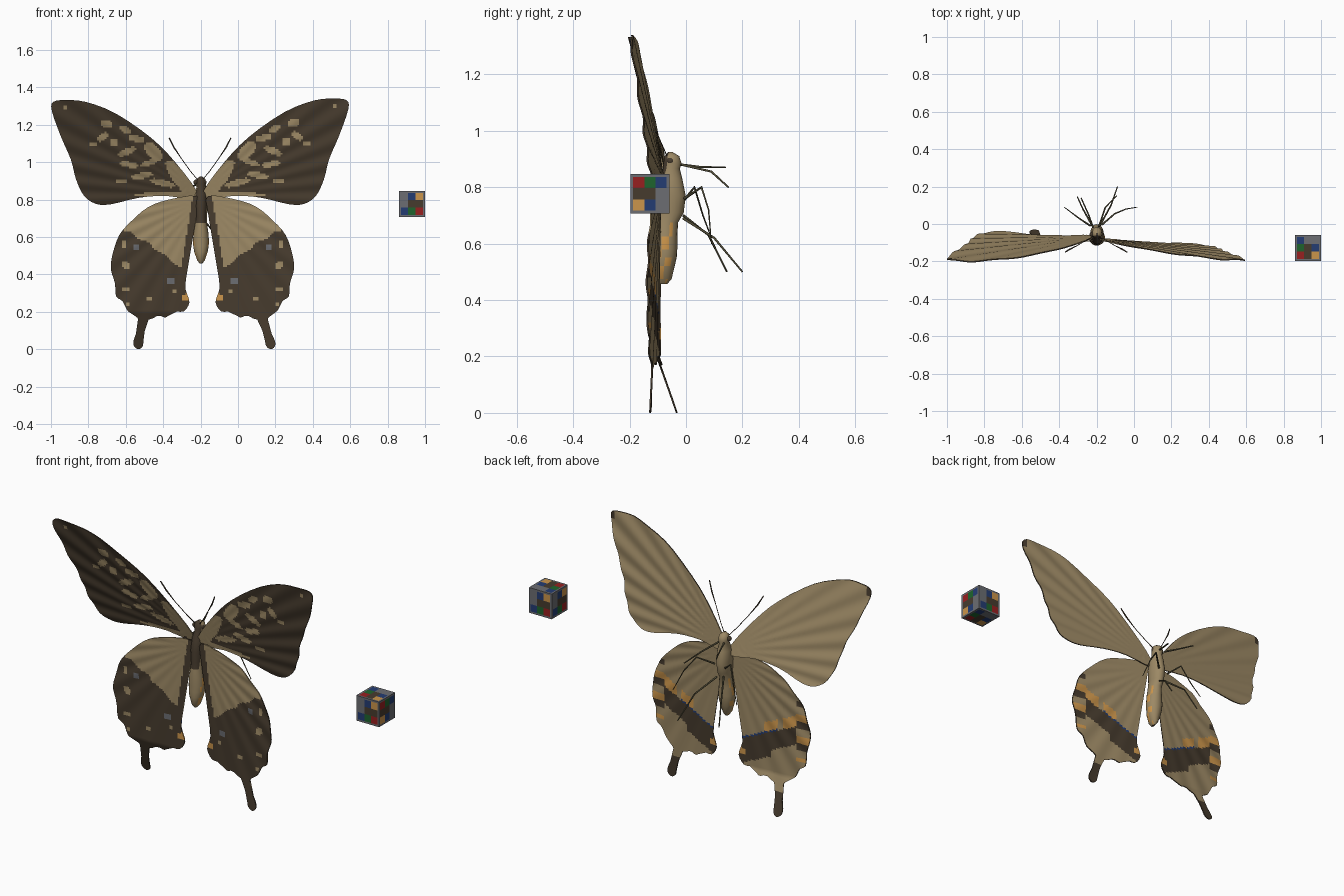
import bpy, bmesh, math
from mathutils import Vector, Matrix

if "Cube" in bpy.data.objects:
    bpy.data.objects.remove(bpy.data.objects["Cube"], do_unlink=True)

CENTRE = -0.203  # x of the insect's body


def material(name, r, g, b):
    m = bpy.data.materials.new(name)
    m.use_nodes = True
    m.diffuse_color = (r, g, b, 1)
    m.node_tree.nodes["Principled BSDF"].inputs["Base Color"].default_value = (r, g, b, 1)
    return m


PALETTE = [
    material("dark brown", .062, .044, .027),
    material("tan", .335, .25, .13),
    material("orange", .6, .3, .07),
    material("grey", .15, .155, .17),
    material("red", .31, .014, .014),
    material("green", .013, .127, .026),
    material("blue", .017, .045, .17),
    material("olive", .085, .075, .04),
]
DARK, TAN, ORANGE, GREY, RED, GREEN, BLUE, OLIVE = range(8)


def finish(name, bm, smooth=True):
    me = bpy.data.meshes.new(name)
    bm.to_mesh(me)
    bm.free()
    for m in PALETTE:
        me.materials.append(m)
    ob = bpy.data.objects.new(name, me)
    bpy.context.collection.objects.link(ob)
    if smooth:
        bpy.ops.object.select_all(action='DESELECT')
        ob.select_set(True)
        bpy.context.view_layer.objects.active = ob
        bpy.ops.object.shade_smooth_by_angle(angle=math.radians(45))


def smooth_loop(points, steps=3):
    """Closed Catmull-Rom curve through the points."""
    n, out = len(points), []
    for i in range(n):
        a, b, c, d = (Vector(points[(i + k) % n]) for k in (-1, 0, 1, 2))
        for s in range(steps):
            t = s / steps
            out.append(.5 * (2 * b + (c - a) * t + (2 * a - 5 * b + 4 * c - d) * t * t
                             + (3 * b - a - 3 * c + d) * t ** 3))
    return out


def in_spots(spots, x, z):
    for cx, cz, rx, rz, tilt in spots:
        c, s = math.cos(math.radians(tilt)), math.sin(math.radians(tilt))
        u, v = x - cx, z - cz
        if ((u * c + v * s) / rx) ** 2 + ((v * c - u * s) / rz) ** 2 < 1:
            return True
    return False


# Wing outlines: distance out from the body, height
FORE = [(.02, .85), (.13, 1), (.26, 1.134), (.45, 1.267), (.61, 1.33), (.72, 1.34), (.785, 1.33),
        (.792, 1.28), (.743, 1.14), (.69, 1.016), (.663, .91), (.62, .82), (.556, .777),
        (.476, .775), (.326, .81), (.18, .82), (.03, .8)]
HIND = [(.03, .82), (.18, .8), (.29, .76), (.38, .685), (.445, .61), (.48, .51), (.49, .43),
        (.467, .35), (.462, .283), (.428, .257), (.4, .205), (.36, .178), (.348, .15), (.362, .1),
        (.387, .045), (.387, .015), (.366, 0), (.342, .015), (.334, .045), (.32, .1), (.303, .15),
        (.27, .165), (.235, .18), (.2, .17), (.155, .2), (.1, .203), (.07, .25), (.086, .305),
        (.1, .374), (.09, .48), (.075, .588), (.055, .67), (.03, .74)]

# Pale marks on the wings: centre, radii, tilt
FORE_MARKS = [(.1, .91, .13, .04, 52), (.25, 1.06, .06, .035, 50), (.34, 1.13, .045, .018, 10),
              (.39, 1.06, .05, .018, -25), (.4, 1.18, .035, .018, 30), (.5, 1.21, .035, .022, 20),
              (.52, 1.14, .035, .018, -40), (.46, 1.11, .02, .025, 0), (.38, .99, .05, .015, 10),
              (.27, 1, .05, .015, -15), (.31, .93, .06, .016, -10), (.2, .89, .07, .018, 15),
              (.42, .9, .03, .014, 0), (.57, 1.1, .018, .015, 0), (.72, 1.3, .014, .011, 0),
              (.19, .825, .16, .014, 0)]
HIND_MARKS = [(.41, .45, .022, .016, 40), (.41, .32, .02, .013, 0), (.285, .27, .016, .013, 0),
              (.15, .31, .014, .012, 0), (.42, .56, .012, .018, 0), (.4, .24, .014, .01, 0)]
HIND_GREY = [(.355, .545, .018, .018, 0), (.17, .365, .019, .019, 0)]
HIND_ORANGE = [(.085, .275, .03, .02, 0)]


def fore_colour(x, z, dorsal):
    if dorsal:
        return TAN if in_spots(FORE_MARKS, x, z) else DARK
    return DARK if x > .765 and z > 1.29 else TAN


def hind_colour(x, z, dorsal):
    if in_spots(HIND_ORANGE, x, z):
        return ORANGE
    if dorsal:
        if in_spots(HIND_GREY, x, z):
            return GREY
        edge = .33 + .95 * x - .5 * x * x + .006 * math.sin(70 * x)
        margin = .075 + .17 * (.67 - z)
        pale = z > edge and x > margin
        return TAN if pale or in_spots(HIND_MARKS, x, z) else DARK
    if z < .12:
        return DARK
    band = z - (.25 + .45 * x)
    if x > .41 and .3 < z < .63:
        return (DARK, ORANGE, TAN)[int(z / .04) % 3]
    if (-.08 if x < .26 else -.045) < band < .055:
        return DARK
    if .055 < band < .064 and x < .3:
        return BLUE
    if .055 < band < .115 and x > .2 and math.sin(55 * x) > -.5:
        return ORANGE
    return TAN


def fore_depth(x, z, side):
    base = -.083 - .07 * x - .12 * (z - .86) if side > 0 else -.078 + .02 * x - .28 * (z - .86)
    return base + .006 * x * math.sin(math.atan2(z - .82, x) * 45)


def hind_depth(x, z, side):
    y = -.088 - (.1 if side > 0 else .05) * x
    if side < 0:
        y += .38 * max(0, .2 - z)
    return y + .007 * x * math.sin(math.atan2(z - .8, x) * 34)


def wing(name, outline, colour, depth, side, centre, half=.003, cell=.01):
    bm = bmesh.new()
    bm.faces.new([bm.verts.new((p.x, -half, p.y)) for p in smooth_loop(outline)])
    bmesh.ops.triangulate(bm, faces=bm.faces[:], ngon_method='EAR_CLIP')
    # Slice into small cells so that the wing can bend and carry its pattern
    for axis in (0, 2):
        normal = Vector((axis == 0, 0, axis == 2))
        first = math.floor(min(v.co[axis] for v in bm.verts) / cell) + 1
        last = math.ceil(max(v.co[axis] for v in bm.verts) / cell)
        for i in range(first, last):
            bmesh.ops.bisect_plane(bm, geom=bm.verts[:] + bm.edges[:] + bm.faces[:],
                                   plane_co=normal * i * cell, plane_no=normal)
    new = bmesh.ops.extrude_face_region(bm, geom=bm.faces[:], use_keep_orig=True)["geom"]
    for v in new:
        if isinstance(v, bmesh.types.BMVert):
            v.co.y = half
    for f in bm.faces:
        c = f.calc_center_median()
        # Cell centres give the pattern its stepped edge
        x, z = ((math.floor(k / cell) + .5) * cell for k in (c.x, c.z))
        f.material_index = colour(x, z, c.y < half * .5)
    for v in bm.verts:
        x, z = v.co.x, v.co.z
        v.co.y += depth(x, z, side)
        if side < 0:  # the right wings droop and curl in slightly
            v.co.z -= .015 * max(0, z - .8)
            x -= .12 * max(0, .2 - z)
        v.co.x = centre + side * x
    bmesh.ops.recalc_face_normals(bm, faces=bm.faces[:])
    finish(name, bm)


def rod(name, points, radii, colour):
    cu = bpy.data.curves.new(name, 'CURVE')
    cu.dimensions = '3D'
    cu.bevel_depth = 1
    cu.bevel_resolution = 1
    cu.use_fill_caps = True
    cu.materials.append(PALETTE[colour])
    sp = cu.splines.new('POLY')
    sp.points.add(len(points) - 1)
    for p, co, r in zip(sp.points, points, radii):
        p.co, p.radius = (*co, 1), r
    bpy.context.collection.objects.link(bpy.data.objects.new(name, cu))


# Legs and antennae: distance out, y, height
LEGS = {
    1: {"front_leg": [(.015, -.015, .88), (.05, .09, .855), (.11, .15, .8)],
        "middle_leg": [(.03, -.005, .76), (.1, .055, .8), (.16, .08, .72), (.22, .09, .6)],
        "hind_leg": [(.02, -.01, .69), (.08, .1, .62), (.115, .2, .5)]},
    -1: {"front_leg": [(.015, -.02, .88), (.04, .05, .872), (.08, .14, .87)],
         "middle_leg": [(.03, -.01, .75), (.09, .03, .8), (.13, .06, .7), (.17, .09, .62)],
         "hind_leg": [(.02, -.01, .7), (.07, .08, .63), (.1, .145, .5)]},
}
ANTENNA = [(.012, -.065, .905), (.05, -.085, .95), (.1, -.115, 1.02), (.14, -.135, 1.08),
           (.165, -.15, 1.13)]

for side, word in ((1, "left"), (-1, "right")):
    wing(word + "_forewing", FORE, fore_colour, fore_depth, side, CENTRE)
    wing(word + "_hindwing", HIND, hind_colour, hind_depth, side, CENTRE + .013)
    for name, path in LEGS[side].items():
        path = [(CENTRE + side * x, y, z) for x, y, z in path]
        rod(word + "_" + name, path, [.005, .004, .003, .002], OLIVE)
    path = [(CENTRE + side * x, y, z) for x, y, z in ANTENNA]
    rod(word + "_antenna", path, [.002, .002, .002, .004, .003], DARK)
    bm = bmesh.new()
    bmesh.ops.create_uvsphere(bm, u_segments=12, v_segments=8, radius=.014,
                              matrix=Matrix.Translation((CENTRE + side * .021, -.055, .893)))
    finish(word + "_eye", bm)

# Body: rings of height, y centre, half width, half depth
RINGS = [(.924, -.055, .006, .008), (.91, -.05, .024, .026), (.885, -.048, .028, .032),
         (.865, -.052, .024, .03), (.83, -.055, .034, .042), (.77, -.055, .037, .054),
         (.71, -.058, .032, .05), (.675, -.07, .032, .042), (.625, -.073, .039, .042),
         (.58, -.073, .043, .042), (.55, -.074, .041, .041), (.52, -.078, .036, .038),
         (.475, -.08, .02, .029), (.457, -.08, .006, .014)]
bm = bmesh.new()
SIDES = 20
loops = []
for z, y, rx, ry in RINGS:
    loops.append([bm.verts.new((CENTRE + .005 + rx * math.sin(math.tau * i / SIDES),
                                y - ry * math.cos(math.tau * i / SIDES), z)) for i in range(SIDES)])
for ring, (a, b) in enumerate(zip(loops, loops[1:])):
    for i in range(SIDES):
        j = (i + 1) % SIDES
        f = bm.faces.new((a[i], a[j], b[j], b[i]))
        back = min(i, SIDES - 1 - i)  # steps away from the dorsal midline
        thorax = f.calc_center_median().z > .67
        f.material_index = DARK if thorax and back < 3 else TAN
        if not thorax and 3 <= back <= 6 and (back + 2 * ring) % 5 < 2:
            f.material_index = ORANGE
bm.faces.new(loops[0])
bm.faces.new(loops[-1])
bmesh.ops.recalc_face_normals(bm, faces=bm.faces[:])
finish("body", bm)

# Colour cube: every face repeats one chart of three rows inside a grey border.
# The chart runs along +y on the sides, top and bottom, and along x on front and back.
CHART = [[ORANGE, BLUE, GREY], [DARK, DARK, GREY], [RED, GREEN, BLUE]]
SIZE = .139
bm = bmesh.new()
bmesh.ops.create_cube(bm, size=SIZE)
bmesh.ops.subdivide_edges(bm, edges=bm.edges[:], cuts=13, use_grid_fill=True)
for f in bm.faces:
    n = f.normal
    c = f.calc_center_median()
    along = Vector((round(n.y), 0, 0)) if abs(n.y) > .5 else Vector((0, 1, 0))
    u, v = (int((c.dot(d) / SIZE + .5) * 14) for d in (along, n.cross(along)))
    inside = 1 <= u <= 12 and 1 <= v <= 12
    f.material_index = CHART[(v - 1) // 4][(u - 1) // 4] if inside else GREY
bmesh.ops.translate(bm, verts=bm.verts[:], vec=(.93, -.128, .777))
finish("colour_cube", bm, smooth=False)
